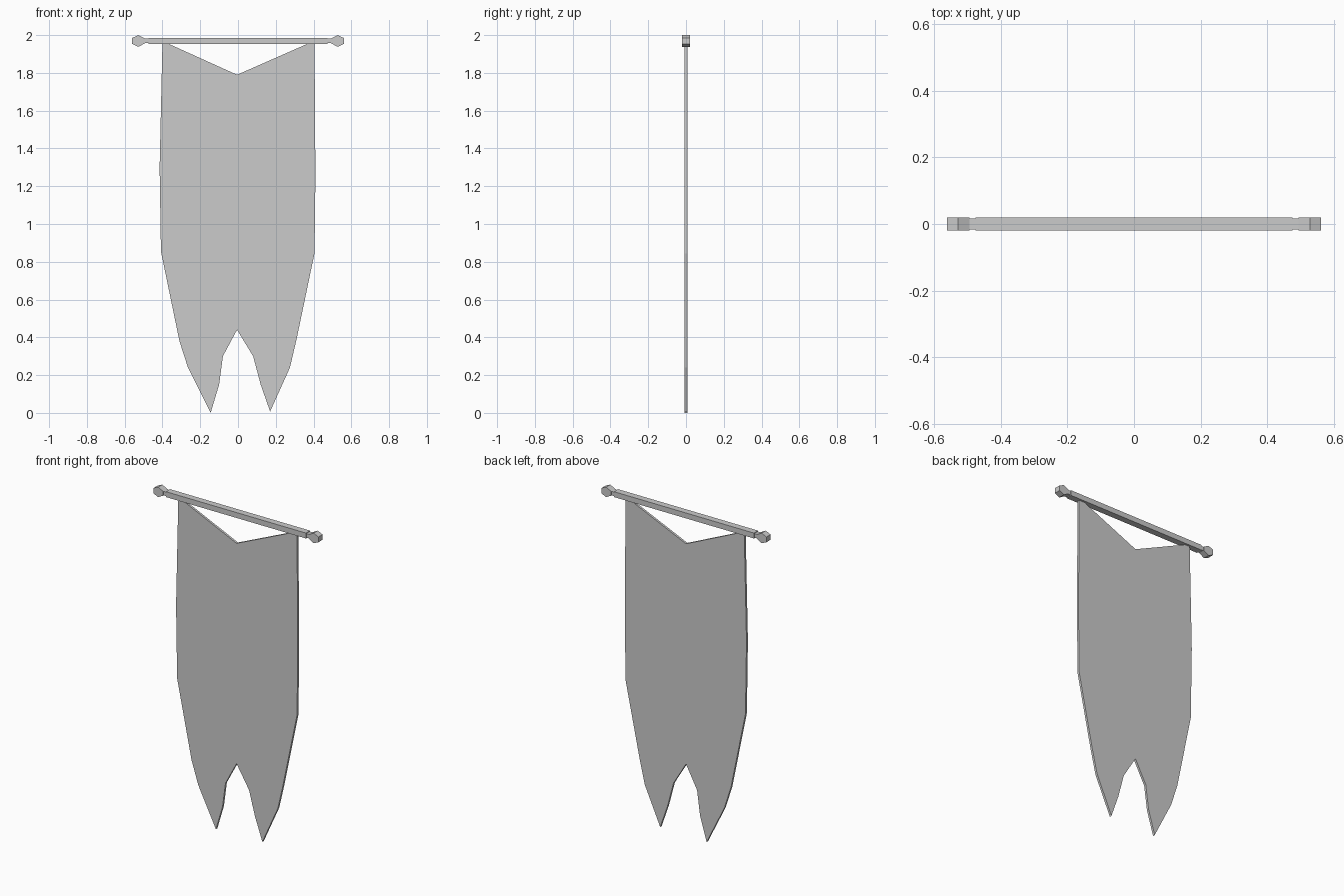
import bpy, bmesh

if "Cube" in bpy.data.objects:
    bpy.data.objects.remove(bpy.data.objects["Cube"])


def prism(name, outline, half_y):
    """Extrude an x-z outline symmetrically along y."""
    bm = bmesh.new()
    face = bm.faces.new([bm.verts.new((x, -half_y, z)) for x, z in outline])
    ext = bmesh.ops.extrude_face_region(bm, geom=[face])
    new = [v for v in ext["geom"] if isinstance(v, bmesh.types.BMVert)]
    bmesh.ops.translate(bm, verts=new, vec=(0, 2 * half_y, 0))
    bmesh.ops.recalc_face_normals(bm, faces=bm.faces)
    # Clean triangulation of the concave outlines
    bmesh.ops.triangulate(bm, faces=[f for f in bm.faces if len(f.verts) > 6])
    mesh = bpy.data.meshes.new(name)
    bm.to_mesh(mesh)
    bm.free()
    obj = bpy.data.objects.new(name, mesh)
    bpy.context.collection.objects.link(obj)
    return obj


def rect(x0, x1, z0, z1):
    return [(x0, z0), (x1, z0), (x1, z1), (x0, z1)]


# Hanging cloth with V-cut top and two ragged tails
cloth = [
    (-0.40, 1.955), (-0.37, 1.955), (-0.005, 1.79), (0.37, 1.955), (0.405, 1.955),
    (0.41, 1.25), (0.405, 0.845), (0.31, 0.39), (0.275, 0.24), (0.17, 0.007),
    (0.12, 0.15), (0.08, 0.30), (-0.005, 0.44), (-0.08, 0.30), (-0.10, 0.15),
    (-0.145, 0.0), (-0.265, 0.24), (-0.31, 0.38), (-0.408, 0.855), (-0.415, 1.30),
]
prism("banner_cloth", cloth, 0.007)

# Square crossbar
prism("crossbar", rect(-0.475, 0.475, 1.953, 1.986), 0.02)

# Necks and hexagonal finials at both ends
for side, s in (("left", -1), ("right", 1)):
    prism(side + "_neck", rect(s * 0.47, s * 0.497, 1.957, 1.982), 0.0165)
    finial = [(0.56, 1.985), (0.527, 2.0), (0.493, 1.982),
              (0.493, 1.957), (0.527, 1.938), (0.56, 1.953)]
    prism(side + "_finial", [(s * x, z) for x, z in finial], 0.02)
